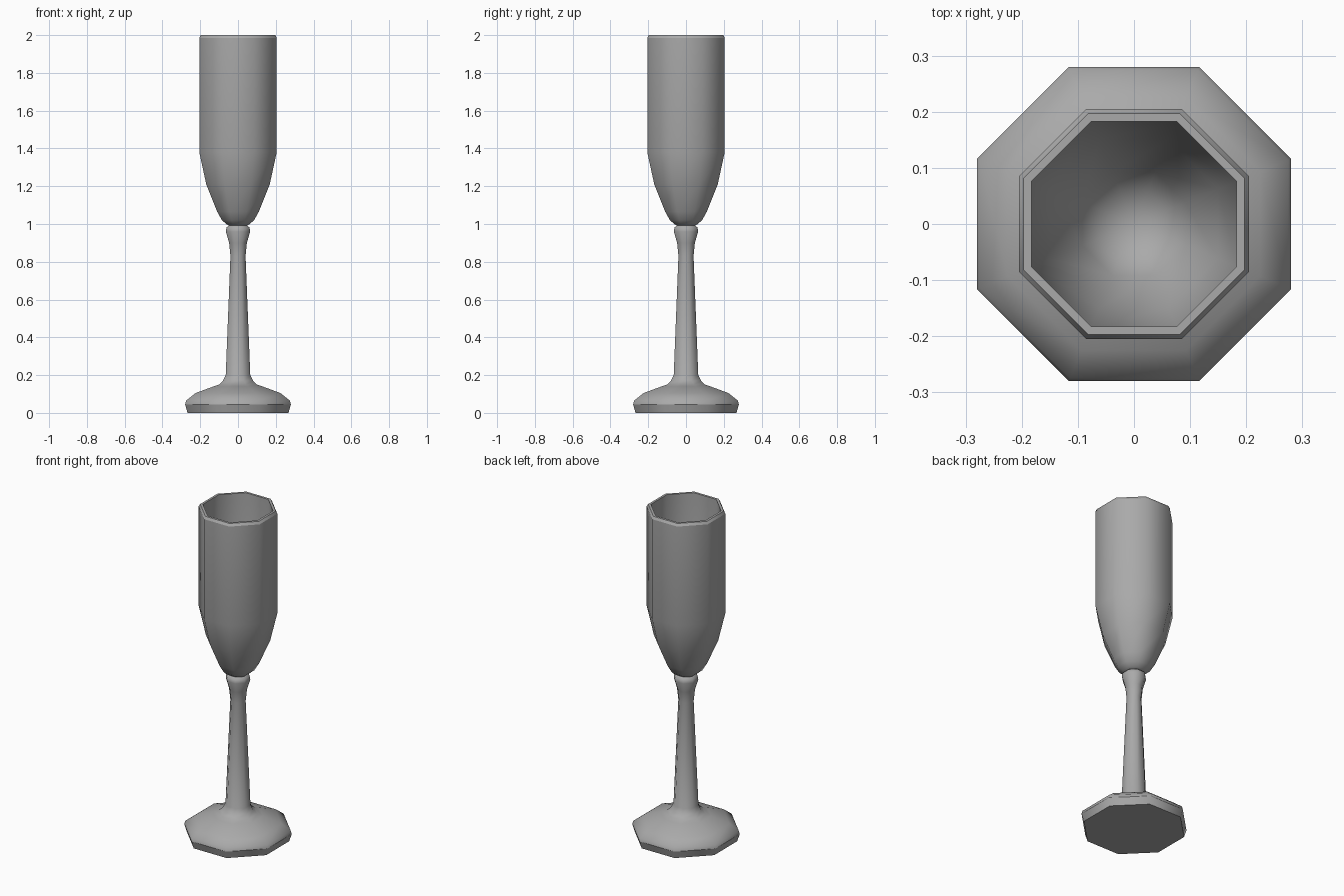
import bpy, bmesh
from math import pi, cos, sin

cube = bpy.data.objects.get("Cube")
if cube:
    bpy.data.objects.remove(cube)

SIDES = 8
grey = bpy.data.materials.new("mid grey")
grey.use_nodes = True
tone = (0.4, 0.4, 0.4, 1)
grey.diffuse_color = tone
grey.node_tree.nodes["Principled BSDF"].inputs["Base Color"].default_value = tone


def lathe(name, profile, sharp_rings):
    """Turn (apothem, height) pairs into a closed eight-sided solid."""
    bm = bmesh.new()
    rings = []
    for r, z in profile:
        corner = r / cos(pi / SIDES)
        rings.append([bm.verts.new((corner * cos((i + 0.5) * 2 * pi / SIDES),
                                    corner * sin((i + 0.5) * 2 * pi / SIDES), z))
                      for i in range(SIDES)])
    for lower, upper in zip(rings, rings[1:]):
        for i in range(SIDES):
            j = (i + 1) % SIDES
            bm.faces.new((lower[i], lower[j], upper[j], upper[i]))
    bm.faces.new(rings[0][::-1])
    bm.faces.new(rings[-1])
    for face in bm.faces:
        face.smooth = True
    # crease the hard rings
    for k in sharp_rings:
        for i in range(SIDES):
            bm.edges.get((rings[k][i], rings[k][(i + 1) % SIDES])).smooth = False
    bmesh.ops.recalc_face_normals(bm, faces=bm.faces)
    mesh = bpy.data.meshes.new(name)
    bm.to_mesh(mesh)
    bm.free()
    mesh.materials.append(grey)
    obj = bpy.data.objects.new(name, mesh)
    bpy.context.collection.objects.link(obj)
    return obj


# Spreading foot that rises into a tapered stem with a flared collar
lathe("foot_and_stem",
      [(0.267, 0), (0.28, 0.045), (0.275, 0.065), (0.225, 0.105), (0.13, 0.14),
       (0.1, 0.15), (0.08, 0.17), (0.065, 0.2), (0.04, 0.83), (0.047, 0.9),
       (0.064, 0.96), (0.061, 0.982), (0.05, 0.99), (0.045, 1.0)],
      [0, 1])

# Hollow flute: outside wall, bevelled rim, inside wall
lathe("bowl",
      [(0.045, 0.99), (0.062, 1.0), (0.085, 1.02), (0.11, 1.065), (0.168, 1.21),
       (0.205, 1.38), (0.205, 1.985), (0.197, 2.0), (0.183, 2.0),
       (0.183, 1.38), (0.15, 1.22), (0.092, 1.075), (0.06, 1.035), (0.02, 1.02)],
      [6, 7, 8])
